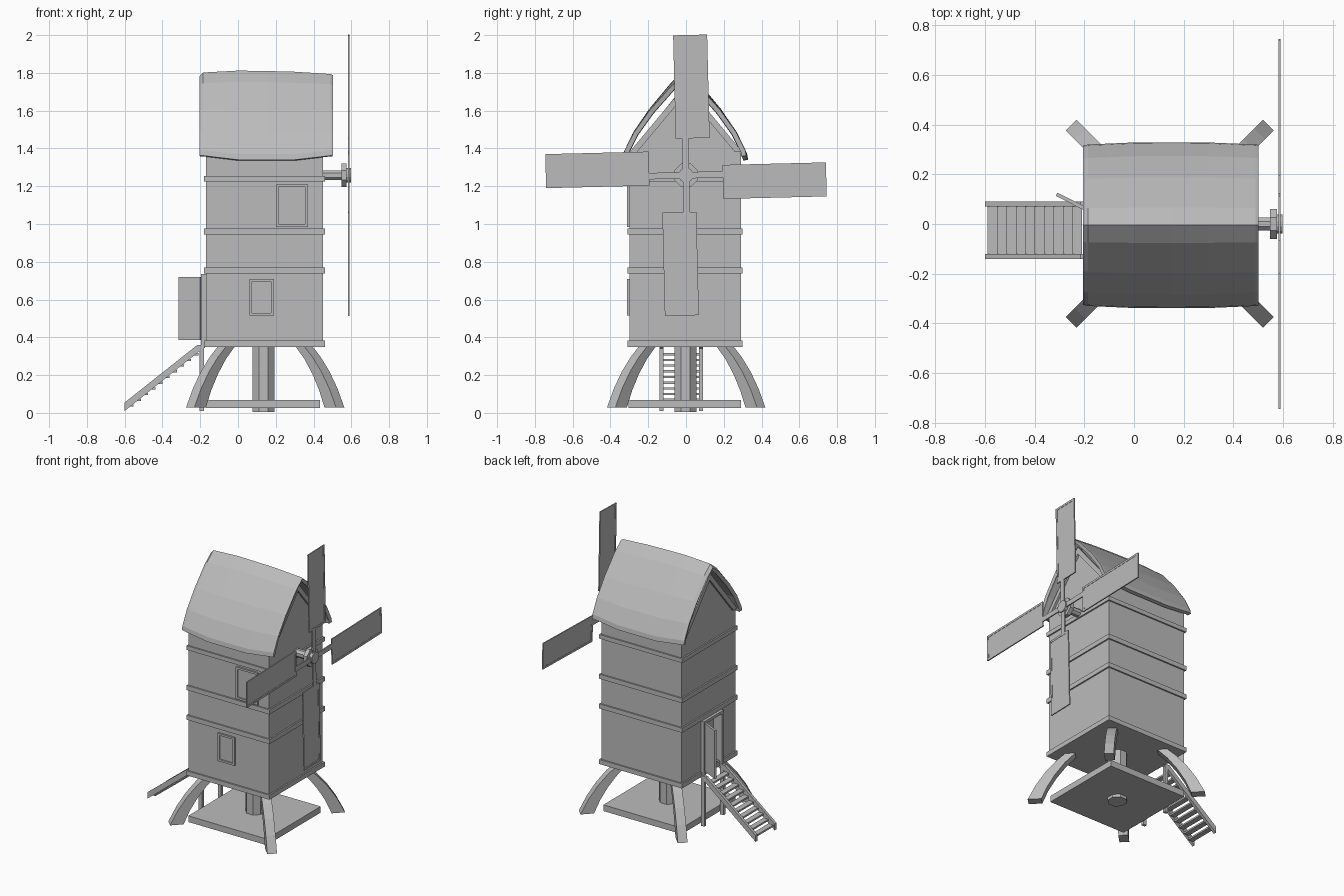
import bpy, bmesh, math
from mathutils import Matrix, Vector

if "Cube" in bpy.data.objects:
    bpy.data.objects.remove(bpy.data.objects["Cube"])

grey = bpy.data.materials.new("weathered_grey")
grey.diffuse_color = (0.5, 0.5, 0.5, 1)
grey.use_nodes = True
grey.node_tree.nodes["Principled BSDF"].inputs["Base Color"].default_value = grey.diffuse_color


def finish(name, bm):
    bmesh.ops.recalc_face_normals(bm, faces=bm.faces)
    me = bpy.data.meshes.new(name)
    bm.to_mesh(me)
    bm.free()
    me.materials.append(grey)
    ob = bpy.data.objects.new(name, me)
    bpy.context.collection.objects.link(ob)
    return ob


def box(name, lo, hi):
    bm = bmesh.new()
    lo, hi = Vector(lo), Vector(hi)
    size = hi - lo
    bmesh.ops.create_cube(bm, size=1, matrix=Matrix.Translation((lo + hi) / 2) @ Matrix.Diagonal((*size, 1)))
    return finish(name, bm)


def prism(name, pts, vec):
    """Extrude a closed 3D outline along a vector."""
    bm = bmesh.new()
    f = bm.faces.new([bm.verts.new(p) for p in pts])
    r = bmesh.ops.extrude_face_region(bm, geom=[f])
    bmesh.ops.translate(bm, vec=vec, verts=[v for v in r["geom"] if isinstance(v, bmesh.types.BMVert)])
    return finish(name, bm)


def cylinder(name, sides, r, a, b):
    bm = bmesh.new()
    a, b = Vector(a), Vector(b)
    rot = (b - a).to_track_quat('Z', 'Y').to_matrix().to_4x4()
    m = Matrix.Translation((a + b) / 2) @ rot @ Matrix.Rotation(math.pi / sides, 4, 'Z')
    bmesh.ops.create_cone(bm, cap_ends=True, segments=sides, radius1=r, radius2=r,
                          depth=(b - a).length, matrix=m)
    return finish(name, bm)


# Mill house with gabled ends and a recess for the doorway
X0, X1, Y0, Y1 = -0.17, 0.45, -0.30, 0.29
body = prism("mill_house", [(X0, Y0, 0.36), (X0, Y1, 0.36), (X0, Y1, 1.37), (X0, -0.005, 1.74), (X0, Y0, 1.37)],
             (X1 - X0, 0, 0))
cutter = box("doorway_cutter", (X0 - 0.1, -0.12, 0.385), (X0 + 0.04, 0.06, 0.715))
cutter.hide_render = True
cutter.hide_viewport = True
cut = body.modifiers.new("doorway", 'BOOLEAN')
cut.object = cutter
cut.operation = 'DIFFERENCE'
cut.solver = 'EXACT'

# Horizontal trim bands
for i, (z0, z1) in enumerate([(0.35, 0.382), (0.738, 0.77), (0.945, 0.977), (1.225, 1.254)]):
    box(f"trim_band_{i}", (X0 - 0.01, Y0 - 0.01, z0), (X1 + 0.01, Y1 + 0.01, z1))

# Sloping gable boards under both roof ends
for end, x in (("front", X1), ("rear", X0 - 0.015)):
    for s in (-1, 1):
        prism(f"{end}_gable_board", [(x, s * 0.30, 1.38), (x, s * 0.26, 1.38), (x, 0, 1.69), (x, 0, 1.74)],
              (0.015, 0, 0))

# Bowed roof shell, swept along x
half = [(0, 1.81), (0.07, 1.752), (0.19, 1.61), (0.275, 1.485), (0.325, 1.38), (0.33, 1.35)]
profile = [(-y, z) for y, z in half[:0:-1]] + half
stations = [(-0.205, -0.03, 0.97), (-0.185, -0.008, 0.985), (0, 0.002, 1.01),
            (0.15, 0, 1.012), (0.3, -0.004, 1.01), (0.49, -0.016, 0.985), (0.502, -0.022, 0.98)]
bm = bmesh.new()
rows = []
for x, dz, k in stations:
    row = []
    for y, z in profile:
        t = (z - 1.35) / 0.46
        drop = (1 - t) * (0.005 if -0.1 < x < 0.4 else -0.006)
        row.append(bm.verts.new((x, y * k - 0.005, z + dz * t - drop * 2)))
    rows.append(row)
for a, b in zip(rows, rows[1:]):
    for j in range(len(profile) - 1):
        bm.faces.new((a[j], b[j], b[j + 1], a[j + 1]))
roof = finish("roof", bm)
if roof.data.polygons[0].normal.z < 0:
    roof.data.flip_normals()
shell = roof.modifiers.new("thickness", 'SOLIDIFY')
shell.thickness = 0.025
shell.offset = -1


# Framed windows on the front wall
def window(x0, x1, z0, z1, w=0.014):
    y = Y0 - 0.012
    for n, lo, hi in (("left", (x0, z0), (x0 + w, z1)), ("right", (x1 - w, z0), (x1, z1)),
                      ("bottom", (x0 + w, z0), (x1 - w, z0 + w)), ("top", (x0 + w, z1 - w), (x1 - w, z1))):
        box("window_frame_" + n, (lo[0], y, lo[1]), (hi[0], Y0 + 0.005, hi[1]))
    box("window_pane", (x0 + w, Y0 - 0.003, z0 + w), (x1 - w, Y0 + 0.005, z1 - w))


window(0.20, 0.37, 0.985, 1.21)
window(0.06, 0.19, 0.515, 0.71)

# Door frame and open door leaf
for y in (-0.14, 0.06):
    box("door_jamb", (-0.195, y, 0.36), (X0 + 0.01, y + 0.02, 0.735))
box("door_lintel", (-0.195, -0.12, 0.715), (X0 + 0.01, 0.06, 0.735))
prism("door_leaf", [(-0.2, 0.055, 0.385), (-0.193, 0.068, 0.385), (-0.308, 0.126, 0.385), (-0.315, 0.113, 0.385)],
      (0, 0, 0.335))

# Stairs: stringers, treads and support posts
for y in (-0.14, 0.07):
    prism("stair_stringer", [(-0.60, y, 0.01), (-0.60, y, 0.055), (-0.215, y, 0.36), (-0.175, y, 0.36),
                             (-0.175, y, 0.345), (-0.20, y, 0.33)], (0, 0.02, 0))
    box("stair_post", (-0.205, y, 0.01), (-0.18, y + 0.02, 0.355))
for i in range(10):
    x, z = -0.585 + i * 0.038, 0.045 + i * 0.0302
    box("stair_tread", (x - 0.005, -0.122, z - 0.012), (x + 0.033, 0.072, z))

# Ground platform and central post
box("base_platform", (-0.17, -0.305, 0.025), (0.435, 0.29, 0.068))
cylinder("central_post", 8, 0.064, (0.135, -0.003, 0.005), (0.135, -0.003, 0.36))

# Four arched diagonal legs
outer = [(0.562, 0.028), (0.51, 0.13), (0.45, 0.22), (0.385, 0.295), (0.315, 0.36)]
inner = [(0.25, 0.36), (0.325, 0.285), (0.385, 0.205), (0.435, 0.12), (0.475, 0.028)]
for sx in (-1, 1):
    for sy in (-1, 1):
        d = Vector((sx, sy, 0)).normalized()
        side = Vector((-d.y, d.x, 0)) * 0.031
        c = Vector((0.144, 0.001, 0))
        prism("leg", [c + d * r - side + Vector((0, 0, z)) for r, z in outer + inner], side * 2)

# Windshaft and hub
HZ = 1.258
cylinder("windshaft", 8, 0.028, (0.40, 0, HZ), (0.56, 0, HZ))
cylinder("hub_flange", 8, 0.066, (0.548, 0, HZ), (0.575, 0, HZ))
cylinder("hub_cap", 12, 0.04, (0.57, 0, HZ), (0.597, 0, HZ))

# Four sails: arm, thin panel and raised rim, turned about the hub
R0, R1, V0, V1, RIM = 0.195, 0.742, -0.05, 0.13, 0.014
parts = [("sail_arm", 0.582, 0.59, -0.017, 0.017, 0.0, 0.21),
         ("sail_panel", 0.584, 0.588, V0, V1, R0, R1),
         ("sail_rim_side", 0.582, 0.59, V0, V0 + RIM, R0, R1),
         ("sail_rim_side", 0.582, 0.59, V1 - RIM, V1, R0, R1),
         ("sail_rim_end", 0.582, 0.59, V0 + RIM, V1 - RIM, R0, R0 + RIM),
         ("sail_rim_end", 0.582, 0.59, V0 + RIM, V1 - RIM, R1 - RIM, R1)]
for i in range(4):
    turn = Matrix.Translation((0, 0, HZ)) @ Matrix.Rotation(math.radians(1.4 + 90 * i), 4, 'X')
    for name, x0, x1, v0, v1, r0, r1 in parts:
        box(name, (x0, v0, r0), (x1, v1, r1)).data.transform(turn)
